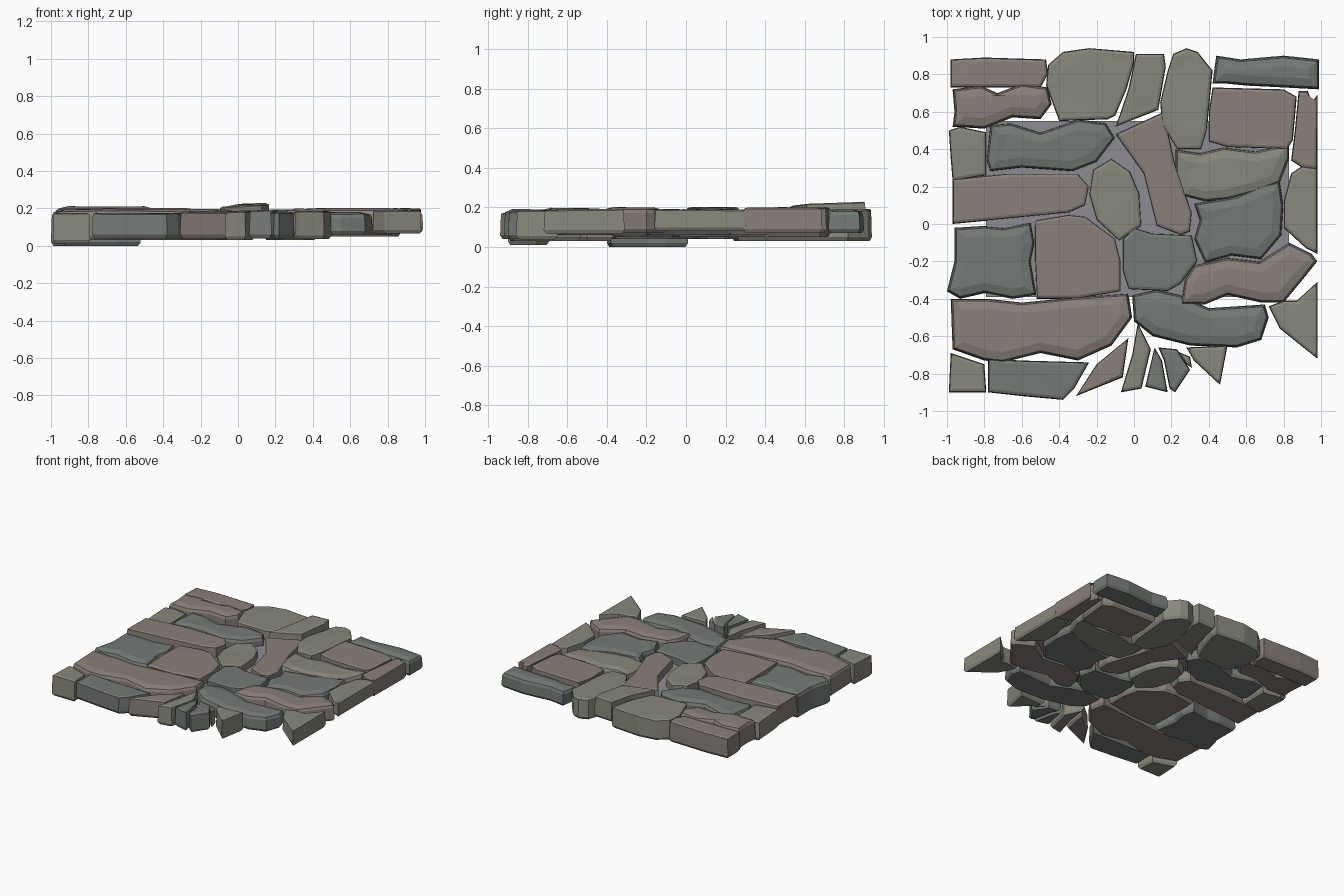
import bpy, bmesh, random
from mathutils import Vector, noise

random.seed(4)

def make_material(name, rgb):
    m = bpy.data.materials.new(name)
    m.diffuse_color = (*rgb, 1)
    return m

OLIVE = make_material("olive_stone", (0.25, 0.245, 0.205))
PINK = make_material("brown_stone", (0.25, 0.215, 0.195))
SLATE = make_material("slate_stone", (0.175, 0.195, 0.18))
MORTAR = make_material("mortar", (0.27, 0.27, 0.29))

def inset(pts, d):
    """Move each outline corner inward by d along its bisector."""
    out, n = [], len(pts)
    for i, p in enumerate(pts):
        a = (p - pts[i - 1]).normalized()
        b = (pts[(i + 1) % n] - p).normalized()
        na, nb = Vector((-a.y, a.x)), Vector((-b.y, b.x))
        m = (na + nb).normalized()
        out.append(p + m * d / max(m.dot(na), 0.6))
    return out

def stone(name, mat, z0, z1, outline, lobed=False, tilt=(0, 0)):
    """Flat stone: undercut base, upright sides, chamfered and slightly uneven top."""
    pts = [Vector(p) for p in outline]
    area = sum(pts[i - 1].cross(pts[i]) for i in range(len(pts)))
    if area < 0:
        pts.reverse()
    c = sum(pts, Vector((0, 0))) / len(pts)
    rim = 0.03 if lobed else 0.006
    loops = [(0.012, z0), (0.0, z0 + 0.02), (0.004, z1 - rim), (0.012, z1 - rim * 0.4)]
    loops.append((0.055, z1) if lobed else (0.018, z1))
    bm = bmesh.new()
    rings = []
    for d, z in loops:
        ring = []
        for p in inset(pts, d):
            lean = (p.x - c.x) * tilt[0] + (p.y - c.y) * tilt[1]
            wob = 0.006 * noise.noise((p.x * 9, p.y * 9, z * 5)) if z > z0 + 0.03 else 0
            ring.append(bm.verts.new((p.x, p.y, z + lean + wob)))
        rings.append(ring)
    n = len(pts)
    for lo, hi in zip(rings, rings[1:]):
        for i in range(n):
            j = (i + 1) % n
            bm.faces.new((lo[i], lo[j], hi[j], hi[i]))
    bm.faces.new(rings[-1])
    bm.faces.new(rings[0][::-1])
    bmesh.ops.triangulate(bm, faces=[f for f in bm.faces if len(f.verts) > 4])
    me = bpy.data.meshes.new(name)
    bm.to_mesh(me)
    bm.free()
    me.materials.append(mat)
    ob = bpy.data.objects.new(name, me)
    bpy.context.collection.objects.link(ob)
    return ob

# back row
stone("back_left_plank", PINK, .03, .19, [(-.98, .88), (-.80, .89), (-.47, .88), (-.46, .80), (-.5, .73), (-.98, .73)])
stone("back_left_lobed", PINK, .04, .21, [(-.97, .72), (-.82, .74), (-.73, .70), (-.6, .75), (-.46, .73), (-.44, .64),
      (-.5, .56), (-.65, .57), (-.8, .51), (-.97, .52), (-.96, .6)], True)
stone("back_block", OLIVE, .03, .19, [(-.46, .85), (-.38, .92), (-.24, .94), (0, .92), (0, .86), (-.04, .72),
      (-.1, .58), (-.14, .56), (-.4, .55), (-.47, .74)])
stone("back_raised_wedge", OLIVE, .06, .22, [(.01, .91), (.16, .91), (.17, .84), (.13, .61), (-.1, .52), (-.07, .6),
      (-.03, .72)], tilt=(.03, .04))
stone("back_oval", OLIVE, .03, .19, [(.21, .91), (.28, .94), (.34, .92), (.42, .82), (.39, .5), (.36, .40), (.23, .40),
      (.15, .53), (.14, .65), (.18, .82)])
stone("back_right_lobed", SLATE, .07, .19, [(.43, .83), (.44, .9), (.57, .88), (.8, .90), (.99, .88), (.99, .72),
      (.8, .73), (.6, .74), (.5, .75), (.42, .75)], True)
stone("back_right_block", PINK, .05, .2, [(.42, .73), (.8, .72), (.87, .68), (.85, .45), (.82, .40), (.5, .41),
      (.4, .44), (.40, .6)])
stone("right_sliver", PINK, .07, .2, [(.88, .71), (.93, .71), (.95, .65), (.98, .69), (.98, .29), (.9, .3), (.84, .34),
      (.86, .5)])
# middle rows, left half
stone("left_lobed", SLATE, .05, .19, [(-.77, .53), (-.66, .54), (-.5, .49), (-.3, .56), (-.15, .54), (-.1, .46),
      (-.2, .33), (-.33, .28), (-.6, .30), (-.77, .28), (-.79, .34)], True)
stone("left_square", OLIVE, .03, .18, [(-.99, .50), (-.93, .52), (-.79, .49), (-.79, .26), (-.97, .23), (-.98, .35)])
stone("left_plank", PINK, .04, .2, [(-.97, .24), (-.68, .27), (-.3, .27), (-.24, .2), (-.26, .10), (-.35, .06), (-.97, 0)])
stone("centre_oval", OLIVE, .05, .18, [(-.22, .29), (-.12, .35), (-.02, .28), (.03, .16), (.04, -.01), (-.08, -.09),
      (-.2, .02), (-.24, .16)])
stone("left_slate_block", SLATE, .0, .19, [(-.96, -.02), (-.8, -.01), (-.7, -.02), (-.55, .01), (-.53, -.1), (-.55, -.2),
      (-.52, -.38), (-.65, -.40), (-.8, -.37), (-.93, -.40), (-1, -.36), (-.96, -.2)], True)
stone("centre_left_block", PINK, .04, .185, [(-.53, .02), (-.35, .05), (-.26, .04), (-.1, -.08), (-.07, -.2),
      (-.07, -.36), (-.3, -.4), (-.52, -.4), (-.53, -.2)])
# middle rows, right half
stone("centre_diagonal", PINK, .05, .185, [(-.1, .48), (.16, .6), (.22, .32), (.31, .06), (.3, -.04), (.25, -.06),
      (.12, -.01), (.05, .27)])
stone("right_lobed", OLIVE, .06, .19, [(.22, .4), (.35, .38), (.48, .41), (.65, .39), (.83, .43), (.83, .35),
      (.78, .22), (.65, .17), (.5, .13), (.38, .12), (.26, .15), (.22, .27)], True)
stone("right_slate_block", SLATE, .06, .19, [(.32, .11), (.55, .15), (.68, .21), (.78, .23), (.8, .1), (.79, -.06),
      (.68, -.19), (.52, -.17), (.38, -.21), (.32, -.08), (.35, .02)], True)
stone("right_edge_block", OLIVE, .08, .19, [(.84, .27), (.9, .31), (.98, .3), (.98, -.16), (.92, -.13), (.8, -.02),
      (.8, .12)])
stone("centre_slate", SLATE, .05, .18, [(-.06, -.08), (0, -.02), (.1, -.05), (.31, -.06), (.34, -.2), (.25, -.32),
      (.18, -.36), (-.03, -.35), (-.06, -.25)])
stone("right_front_lobed", PINK, .07, .2, [(.32, -.22), (.5, -.18), (.67, -.2), (.83, -.1), (.95, -.16), (.98, -.2),
      (.9, -.3), (.8, -.42), (.68, -.42), (.5, -.38), (.38, -.43), (.25, -.43), (.27, -.3)], True)
# front rows
stone("front_lobed_slate", SLATE, .06, .18, [(-.01, -.38), (.12, -.35), (.25, -.38), (.4, -.45), (.7, -.43), (.72, -.5),
      (.68, -.62), (.55, -.66), (.3, -.65), (.1, -.6), (0, -.52)], True)
stone("front_lobed_large", PINK, .03, .195, [(-.98, -.4), (-.78, -.40), (-.6, -.42), (-.3, -.39), (-.03, -.37), (-.01, -.5),
      (-.12, -.65), (-.3, -.73), (-.5, -.69), (-.7, -.74), (-.8, -.73), (-.97, -.67)], True)
stone("front_left_corner", OLIVE, .01, .175, [(-.98, -.69), (-.8, -.75), (-.79, -.90), (-.99, -.9)])
stone("front_slate_plank", SLATE, .04, .175, [(-.78, -.72), (-.6, -.73), (-.24, -.74), (-.32, -.88), (-.38, -.94),
      (-.6, -.92), (-.78, -.9)])
stone("front_diagonal", PINK, .04, .18, [(-.03, -.61), (-.06, -.82), (-.31, -.92), (-.2, -.75)])
# fan of small front stones
stone("fan_sliver", OLIVE, .03, .185, [(.02, -.53), (.09, -.67), (.04, -.88), (-.07, -.9), (-.01, -.7)])
stone("fan_wedge_left", SLATE, .04, .19, [(.11, -.66), (.15, -.73), (.18, -.9), (.06, -.87)])
stone("fan_wedge_right", SLATE, .04, .18, [(.13, -.66), (.23, -.67), (.3, -.78), (.22, -.9), (.19, -.88), (.16, -.73)])
stone("fan_chip", OLIVE, .05, .18, [(.23, -.68), (.30, -.71), (.31, -.77), (.28, -.75)])
stone("fan_triangle", OLIVE, .035, .185, [(.28, -.66), (.5, -.65), (.46, -.86), (.32, -.73)])
stone("front_right_triangle", OLIVE, .065, .19, [(.98, -.31), (.98, -.72), (.78, -.56), (.72, -.44), (.8, -.41),
      (.87, -.41)])

# mortar sheet between the stones
bpy.ops.mesh.primitive_plane_add(size=1, location=(0.02, 0.08, 0.12))
sheet = bpy.context.object
sheet.name = "mortar_sheet"
sheet.scale = (1.62, 0.94, 1)
sheet.data.materials.append(MORTAR)
